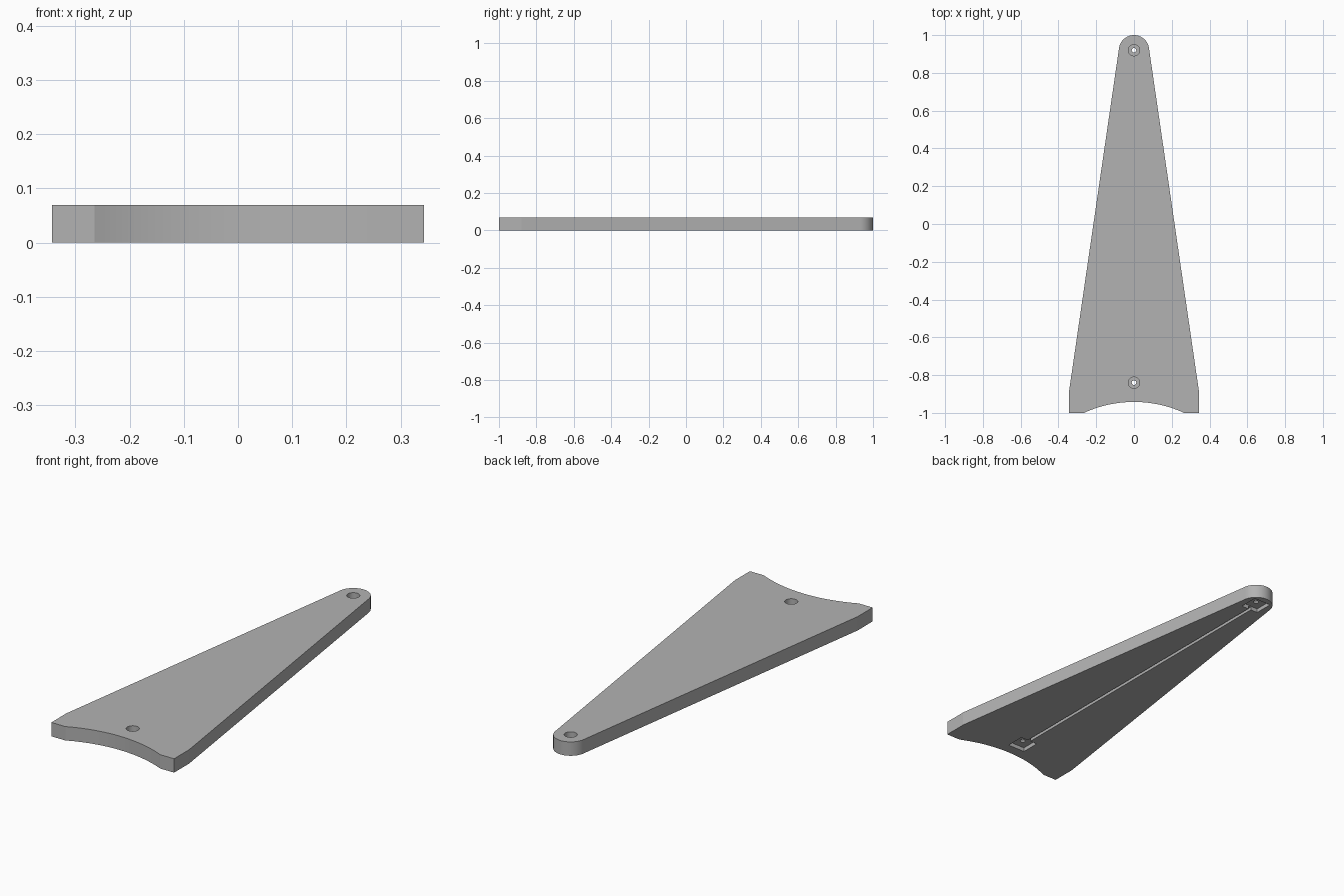
import bpy, bmesh
from math import sin, cos, pi, radians, asin, hypot
from mathutils import Matrix

cube = bpy.data.objects.get("Cube")
if cube:
    bpy.data.objects.remove(cube, do_unlink=True)

THICK = 0.07
TIP_Y, TIP_R = 0.92, 0.08
HOLES_Y = (TIP_Y, -0.84)

grey = bpy.data.materials.new("plain grey")
grey.use_nodes = True
colour = (0.45, 0.45, 0.45, 1)
grey.diffuse_color = colour
grey.node_tree.nodes["Principled BSDF"].inputs["Base Color"].default_value = colour


def make_object(name, bm):
    bmesh.ops.recalc_face_normals(bm, faces=bm.faces)
    mesh = bpy.data.meshes.new(name)
    bm.to_mesh(mesh)
    bm.free()
    mesh.materials.append(grey)
    ob = bpy.data.objects.new(name, mesh)
    bpy.context.collection.objects.link(ob)
    return ob


def cut(target, bm):
    """Subtract a shape from the target and discard the cutter."""
    cutter = make_object("cutter", bm)
    cutter.hide_render = True
    mod = target.modifiers.new("cut", "BOOLEAN")
    mod.operation, mod.solver, mod.object = "DIFFERENCE", "EXACT", cutter
    bpy.context.view_layer.objects.active = target
    bpy.ops.object.modifier_apply(modifier=mod.name)
    bpy.data.objects.remove(cutter, do_unlink=True)


def box(x, y, depth, sx, sy):
    bm = bmesh.new()
    place = Matrix.Translation((x, y, 0)) @ Matrix.Diagonal((sx, sy, 2 * depth, 1))
    bmesh.ops.create_cube(bm, size=1, matrix=place)
    return bm


def cylinder(y, radius, z0, z1):
    bm = bmesh.new()
    bmesh.ops.create_cone(bm, cap_ends=True, segments=64, radius1=radius, radius2=radius,
                          depth=z1 - z0, matrix=Matrix.Translation((0, y, (z0 + z1) / 2)))
    return bm


# Outline: rounded tip, straight tapering sides, short feet, concave base
lean = radians(8.3)
outline = []
for i in range(49):
    a = lean + (pi - 2 * lean) * i / 48
    outline.append((TIP_R * cos(a), TIP_Y + TIP_R * sin(a)))
outline += [(-0.343, -0.88), (-0.343, -1)]
half, rise = 0.265, 0.058
arc_r = (half ** 2 + rise ** 2) / (2 * rise)
sweep = asin(half / arc_r)
for i in range(33):
    a = -sweep + 2 * sweep * i / 32
    outline.append((arc_r * sin(a), -1 + rise - arc_r + arc_r * cos(a)))
outline += [(0.343, -1), (0.343, -0.88)]

bm = bmesh.new()
face = bm.faces.new([bm.verts.new((x, y, 0)) for x, y in outline])
solid = bmesh.ops.extrude_face_region(bm, geom=[face])
top = [v for v in solid["geom"] if isinstance(v, bmesh.types.BMVert)]
bmesh.ops.translate(bm, verts=top, vec=(0, 0, THICK))
plate = make_object("tapered_plate", bm)

# Wire channel along the underside
middle = sum(HOLES_Y) / 2
cut(plate, box(0, middle, 0.016, 0.016, HOLES_Y[0] - HOLES_Y[1]))

# Square pockets below, stepped round holes above
for y in HOLES_Y:
    cut(plate, box(0, y, 0.02, 0.096, 0.096))
    cut(plate, cylinder(y, 0.03, 0.032, THICK + 0.02))
    cut(plate, cylinder(y, 0.012, -0.02, THICK + 0.02))

# Smooth the curved walls, keep real edges crisp
bpy.ops.object.select_all(action="DESELECT")
plate.select_set(True)
bpy.context.view_layer.objects.active = plate
bpy.ops.object.shade_smooth_by_angle(angle=radians(7))
